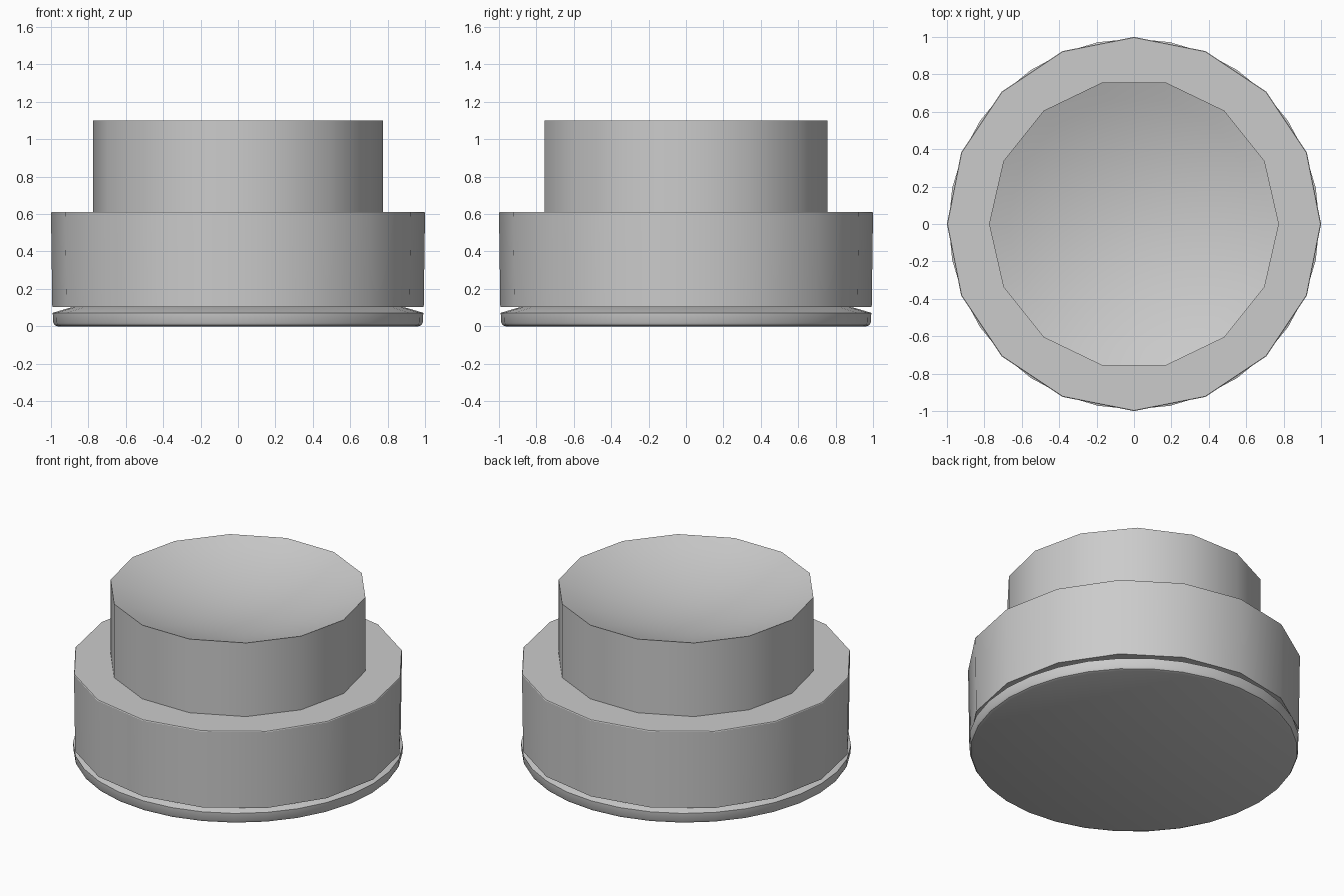
import bpy
import bmesh
from math import cos, sin, pi, radians

if "Cube" in bpy.data.objects:
    bpy.data.objects.remove(bpy.data.objects["Cube"])


def lathe(name, profile, sides):
    """Revolve (radius, z) points; a radius of 0 becomes a pole."""
    bm = bmesh.new()
    rings = []
    for r, z in profile:
        if r == 0:
            rings.append([bm.verts.new((0, 0, z))] * sides)
        else:
            rings.append([bm.verts.new((r * cos(2 * pi * i / sides),
                                        r * sin(2 * pi * i / sides), z))
                          for i in range(sides)])
    for a, b in zip(rings, rings[1:]):
        for i in range(sides):
            j = (i + 1) % sides
            bm.faces.new(list(dict.fromkeys((a[i], a[j], b[j], b[i]))))
    bmesh.ops.recalc_face_normals(bm, faces=bm.faces[:])
    mesh = bpy.data.meshes.new(name)
    bm.to_mesh(mesh)
    bm.free()
    ob = bpy.data.objects.new(name, mesh)
    bpy.context.collection.objects.link(ob)
    bpy.ops.object.select_all(action='DESELECT')
    ob.select_set(True)
    bpy.context.view_layer.objects.active = ob
    bpy.ops.object.shade_smooth_by_angle(angle=radians(29))
    return ob


# Base plate with rounded foot and chamfered upper rim
lathe("base_plate", [(0, 0), (0.965, 0), (0.98, 0.006), (0.988, 0.02),
                     (0.991, 0.072), (0.89, 0.102), (0, 0.102)], 32)

# Wide faceted collar, tapering slightly downward
lathe("collar", [(0, 0.102), (0.993, 0.102), (1.0, 0.607),
                 (0.997, 0.612), (0, 0.612)], 16)

# Push button with a shallow dished top
R, DEPTH, RINGS = 0.775, 0.15, 8
dish = [(R * k / RINGS, 1.1 - DEPTH * (1 - (k / RINGS) ** 2))
        for k in range(RINGS, -1, -1)]
lathe("button", [(0, 0.6), (R, 0.6)] + dish, 14)
